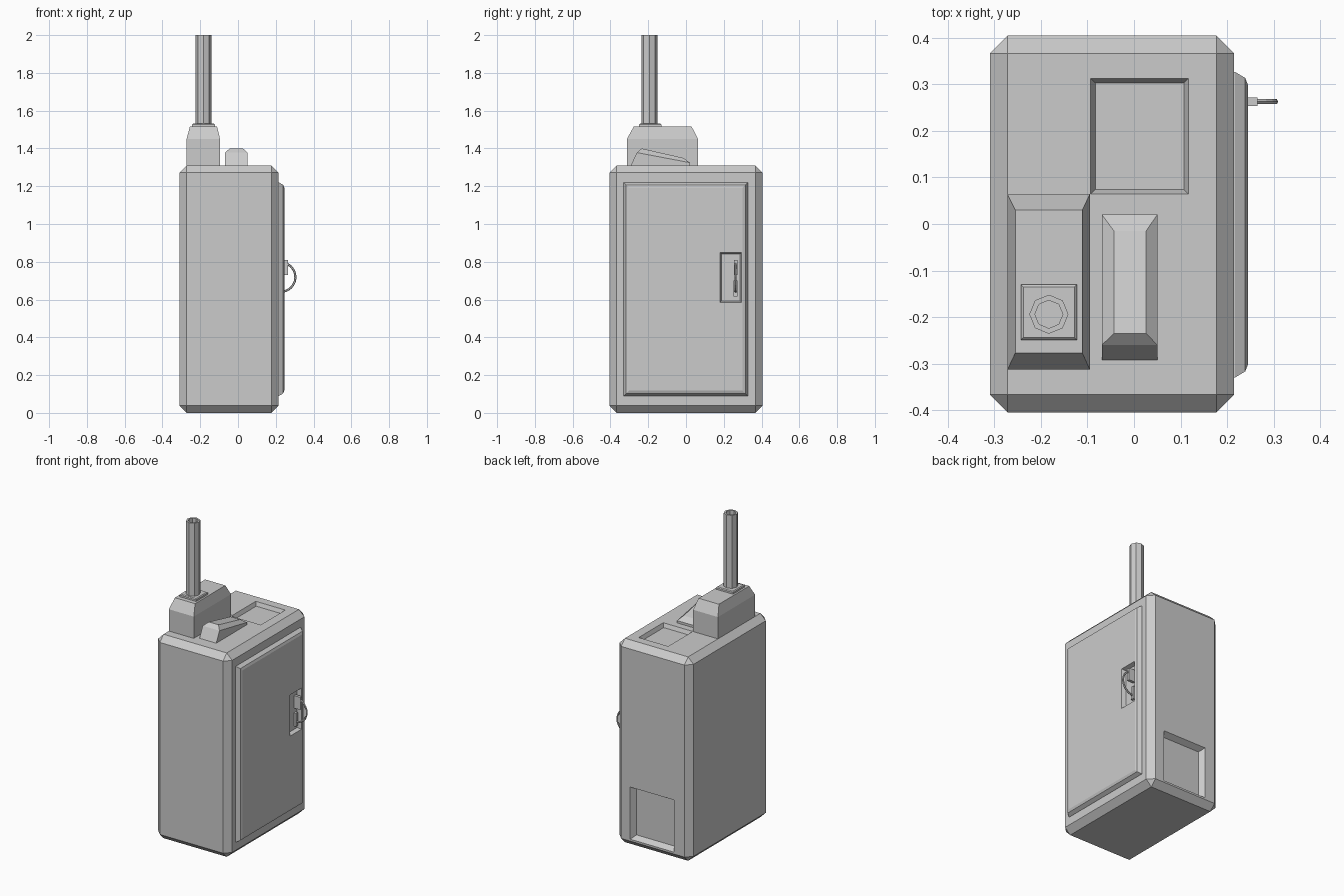
import bpy, bmesh, math
from mathutils import Vector, Matrix

if "Cube" in bpy.data.objects:
    bpy.data.objects.remove(bpy.data.objects["Cube"])


def make(name, bm):
    bmesh.ops.recalc_face_normals(bm, faces=bm.faces[:])
    me = bpy.data.meshes.new(name)
    bm.to_mesh(me)
    bm.free()
    ob = bpy.data.objects.new(name, me)
    bpy.context.collection.objects.link(ob)
    return ob


# (u, v, w) -> world, where w is the outward direction of the stack
AXES = {'z': lambda u, v, w: Vector((u, v, w)),
        'x': lambda u, v, w: Vector((w, u, v)),
        'y': lambda u, v, w: Vector((u, w, v))}


def stack(name, rings, axis='z'):
    """Loft rectangles (u0, u1, v0, v1, w at v0, w at v1)."""
    bm = bmesh.new()
    loops = []
    for u0, u1, v0, v1, wa, wb in rings:
        pts = [(u0, v0, wa), (u1, v0, wa), (u1, v1, wb), (u0, v1, wb)]
        loops.append([bm.verts.new(AXES[axis](*p)) for p in pts])
    for a, b in zip(loops, loops[1:]):
        for i in range(4):
            j = (i + 1) % 4
            bm.faces.new((a[i], a[j], b[j], b[i]))
    bm.faces.new(loops[0])
    bm.faces.new(loops[-1])
    return make(name, bm)


def flat(u0, u1, v0, v1, w, inset=0.0):
    return (u0 + inset, u1 - inset, v0 + inset, v1 - inset, w, w)


def recess(target, rect, surface, depth, inset, axis):
    """Cut a tapered rectangular pocket."""
    cut = stack("recess_cutter", [flat(*rect, surface - depth, inset),
                                  flat(*rect, surface),
                                  flat(*rect, surface + 0.05)], axis)
    cut.hide_render = True
    mod = target.modifiers.new("recess", 'BOOLEAN')
    mod.operation = 'DIFFERENCE'
    mod.solver = 'EXACT'
    mod.object = cut
    bpy.context.view_layer.objects.active = target
    bpy.ops.object.modifier_apply(modifier=mod.name)
    bpy.data.objects.remove(cut)


# Body: chamfered block with pockets in the top and the lower back
bm = bmesh.new()
bmesh.ops.create_cube(bm, size=1, matrix=Matrix.Translation((-0.0475, 0, 0.655))
                      @ Matrix.Diagonal((0.525, 0.81, 1.31, 1)))
bmesh.ops.bevel(bm, geom=bm.edges[:], offset=0.038, segments=1,
                affect='EDGES', profile=0.5)
body = make("body", bm)
recess(body, (-0.093, 0.117, 0.064, 0.313), 1.31, 0.025, 0.01, 'z')
recess(body, (-0.20, 0.113, 0.05, 0.385), 0.405, 0.035, 0.02, 'y')

# Door on the right side, with the latch pocket
door_rect = (-0.33, 0.327, 0.09, 1.22)
door = stack("door", [flat(*door_rect, 0.205), flat(*door_rect, 0.217),
                      flat(*door_rect, 0.239, 0.013),
                      flat(*door_rect, 0.245, 0.028)], 'x')
recess(door, (0.18, 0.295, 0.585, 0.85), 0.245, 0.025, 0.008, 'x')

# Latch: ring mount, lower catch and pull ring
stack("ring_mount", [flat(0.254, 0.272, 0.73, 0.81, 0.215),
                     flat(0.254, 0.272, 0.73, 0.81, 0.265)], 'x')
stack("ring_catch", [flat(0.252, 0.272, 0.615, 0.70, 0.215),
                     flat(0.252, 0.272, 0.615, 0.70, 0.235)], 'x')
bpy.ops.mesh.primitive_torus_add(location=(0.226, 0.263, 0.719),
                                 rotation=(math.pi / 2, 0, 0),
                                 major_radius=0.078, minor_radius=0.006,
                                 major_segments=24, minor_segments=6)
bpy.context.object.name = "pull_ring"

# Antenna housing with tapered top, and its square pad
house = (-0.272, -0.095, -0.313, 0.064)
stack("antenna_housing", [flat(*house, 1.30), flat(*house, 1.45),
                          (-0.255, -0.111, -0.277, 0.03, 1.515, 1.515)])
pad = (-0.243, -0.123, -0.249, -0.13)
stack("antenna_pad", [flat(*pad, 1.505), flat(*pad, 1.526), flat(*pad, 1.531, 0.005)])

# Antenna: octagonal tube with an open top
bm = bmesh.new()
loops = []
for r, z in ((0.042, 1.52), (0.042, 2.0), (0.03, 2.0), (0.03, 1.96)):
    loops.append([bm.verts.new((-0.183 + r * math.cos(i * math.pi / 4),
                                -0.194 + r * math.sin(i * math.pi / 4), z))
                  for i in range(8)])
for a, b in zip(loops, loops[1:]):
    for i in range(8):
        j = (i + 1) % 8
        bm.faces.new((a[i], a[j], b[j], b[i]))
bm.faces.new(loops[0])
bm.faces.new(loops[-1])
make("antenna", bm)

# Wedge-shaped switch sloping down to the back
stack("switch", [(-0.069, 0.05, -0.297, 0.02, 1.30, 1.30),
                 (-0.069, 0.05, -0.26, 0.02, 1.378, 1.325),
                 (-0.043, 0.026, -0.235, -0.015, 1.40, 1.35)])
